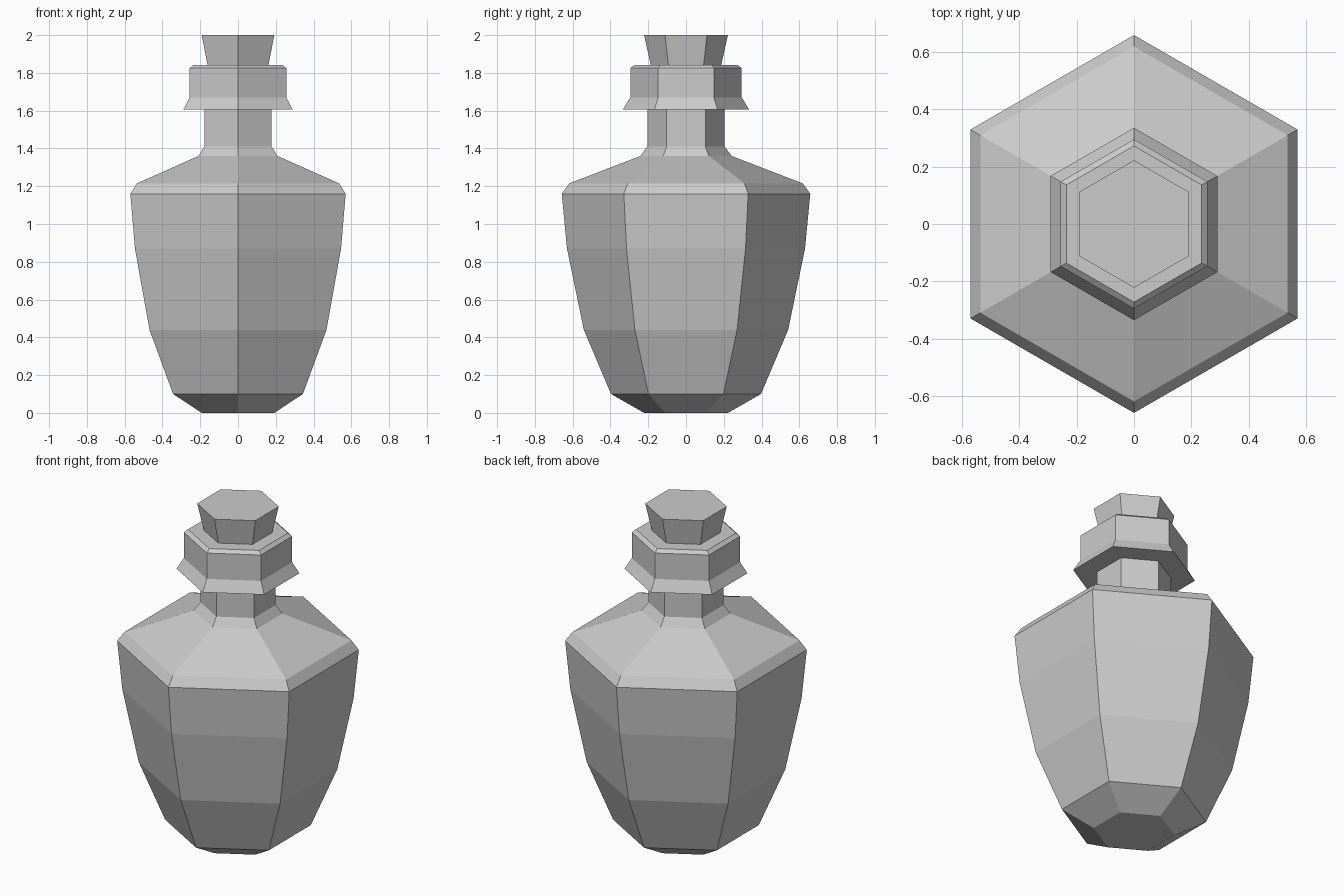
import bpy, bmesh
from math import sin, cos, pi

cube = bpy.data.objects.get("Cube")
if cube:
    bpy.data.objects.remove(cube, do_unlink=True)

SIDES = 6

grey = bpy.data.materials.new("plain grey")
grey.use_nodes = True
colour = (0.6, 0.6, 0.6, 1)
grey.diffuse_color = colour
grey.node_tree.nodes["Principled BSDF"].inputs["Base Color"].default_value = colour


def hex_lathe(name, profile):
    """Stack six-sided rings from (radius, height) pairs and cap both ends."""
    bm = bmesh.new()
    rings = []
    for r, z in profile:
        angles = [pi / 2 + 2 * pi * i / SIDES for i in range(SIDES)]
        rings.append([bm.verts.new((r * cos(a), r * sin(a), z)) for a in angles])
    for low, high in zip(rings, rings[1:]):
        for i in range(SIDES):
            j = (i + 1) % SIDES
            bm.faces.new((low[i], low[j], high[j], high[i]))
    bm.faces.new(rings[0][::-1])
    bm.faces.new(rings[-1])
    bmesh.ops.recalc_face_normals(bm, faces=bm.faces)
    mesh = bpy.data.meshes.new(name)
    bm.to_mesh(mesh)
    bm.free()
    mesh.materials.append(grey)
    obj = bpy.data.objects.new(name, mesh)
    bpy.context.collection.objects.link(obj)
    return obj


# Body, shoulder, neck and flared collar in one continuous outline
hex_lathe("bottle", [
    (0.222, 0), (0.397, 0.1), (0.541, 0.44), (0.63, 0.87),
    (0.658, 1.16), (0.618, 1.215), (0.242, 1.36), (0.205, 1.41),
    (0.205, 1.605), (0.335, 1.605), (0.295, 1.67), (0.295, 1.825),
    (0.272, 1.843)])

# Tapered stopper seated in the mouth
hex_lathe("stopper", [(0.177, 1.8), (0.222, 2.0)])
